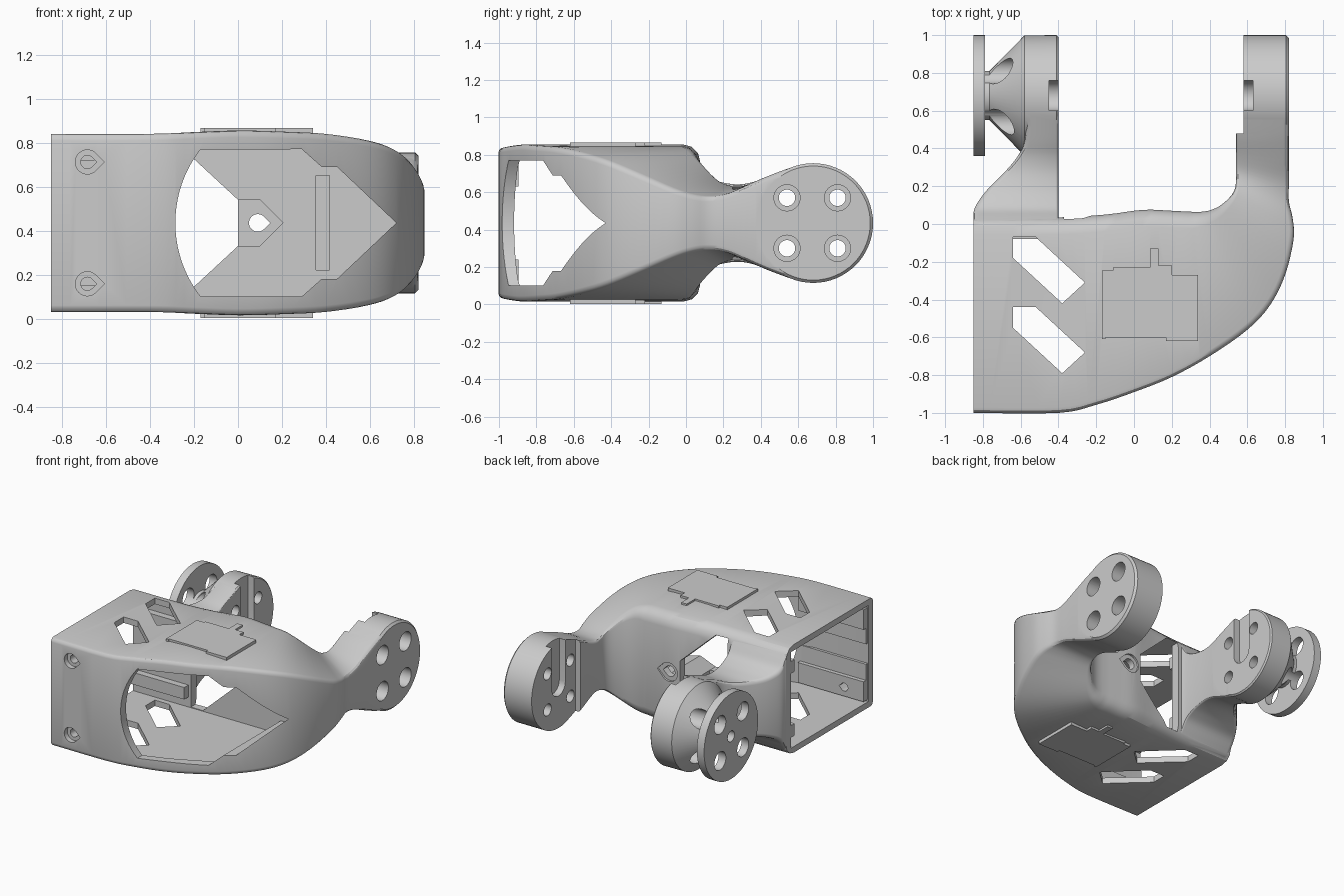
import bpy, bmesh
from math import sin, cos, pi
from mathutils import Vector

if "Cube" in bpy.data.objects:
    bpy.data.objects.remove(bpy.data.objects["Cube"])

C = 0.435  # mid height, everything mirrors about it


def skin(name, rings):
    """Closed solid through a list of equal-length point rings."""
    bm = bmesh.new()
    vs = [[bm.verts.new(p) for p in r] for r in rings]
    n = len(rings[0])
    for a, b in zip(vs, vs[1:]):
        for i in range(n):
            j = (i + 1) % n
            bm.faces.new((a[i], a[j], b[j], b[i]))
    bm.faces.new(vs[0])
    bm.faces.new(vs[-1])
    bmesh.ops.recalc_face_normals(bm, faces=bm.faces)
    me = bpy.data.meshes.new(name)
    bm.to_mesh(me)
    bm.free()
    ob = bpy.data.objects.new(name, me)
    bpy.context.collection.objects.link(ob)
    return ob


def place(p, axis, t):
    return {'x': (t, p[0], p[1]), 'y': (p[0], t, p[1]), 'z': (p[0], p[1], t)}[axis]


def prism(name, pts, axis, a, b):
    return skin(name, [[place(p, axis, t) for p in pts] for t in (a, b)])


def box(name, x0, x1, y0, y1, z0, z1):
    return prism(name, [(x0, y0), (x1, y0), (x1, y1), (x0, y1)], 'z', z0, z1)


def circle(u, v, r, n=32):
    return [(u + r * cos(2 * pi * i / n), v + r * sin(2 * pi * i / n)) for i in range(n)]


def drop(u, v, r):
    """Circle with a pointed side toward +u."""
    arc = [pi / 4 + 1.5 * pi * i / 18 for i in range(19)]
    return [(u + r * cos(a), v + r * sin(a)) for a in arc] + [(u + r * 1.414, v)]


def lathe(name, y, z, steps, n=64):
    """Round part along x from (x, radius) steps."""
    return skin(name, [[place(p, 'x', x) for p in circle(y, z, r, n)] for x, r in steps])


def loft(name, stations, ro, ri, sub=4):
    """Rounded slab swept through (outer x, y, half height, inner x, y, half height)."""
    S = [Vector(s) for s in stations]
    fine = []
    for i in range(len(S) - 1):
        p0, p1, p2, p3 = S[max(i - 1, 0)], S[i], S[i + 1], S[min(i + 2, len(S) - 1)]
        for k in range(sub):
            t = k / sub
            fine.append(0.5 * (2 * p1 + (p2 - p0) * t + (2 * p0 - 5 * p1 + 4 * p2 - p3) * t * t
                               + (3 * p1 - p0 - 3 * p2 + p3) * t ** 3))
    fine.append(S[-1])
    rings = []
    for s in fine:
        o, i = Vector(s[0:2]), Vector(s[3:5])
        d = (o - i).normalized()
        half = []
        for base, sg, h, r, ks in ((o, -1, s[2], ro, (0, 1, 2, 3)),
                                   (i, 1, s[5], ri(i.x), (3, 2, 1, 0))):
            for k in ks:
                a = k * pi / 6
                p = base + d * sg * r * (1 - cos(a))
                half.append((p.x, p.y, h - r * (1 - sin(a))))
        rings.append([(x, y, C + h) for x, y, h in half] + [(x, y, C - h) for x, y, h in reversed(half)])
    return skin(name, rings)


def boolean(target, tool, op):
    m = target.modifiers.new(op, 'BOOLEAN')
    m.operation, m.solver, m.object = op, 'EXACT', tool
    bpy.context.view_layer.objects.active = target
    bpy.ops.object.modifier_apply(modifier=m.name)
    bpy.data.objects.remove(tool)


# Main shell flowing into the right arm; the back edge is rounder than the arm edges
body = loft("bracket_body", [
    (-.85, -1, .405, -.85, .03, .405), (-.4, -1, .405, -.4, .035, .405),
    (-.2, -.957, .413, -.15, .05, .413), (0, -.89, .42, .05, .075, .42),
    (.2, -.81, .415, .2, .07, .415), (.4, -.70, .405, .3, .065, .41),
    (.6, -.56, .375, .36, .065, .395), (.72, -.43, .335, .41, .075, .365),
    (.8, -.27, .27, .46, .10, .32), (.845, -.08, .19, .51, .145, .26),
    (.84, .03, .155, .535, .19, .22), (.82, .12, .145, .54, .24, .20),
    (.82, .22, .16, .54, .29, .195), (.82, .34, .21, .54, .36, .215),
    (.82, .46, .26, .54, .46, .26), (.82, .57, .30, .54, .57, .30)],
    .03, lambda x: .09 - .07 * min(1, max(0, (x - .3) / .24)))


def add(ob):
    boolean(body, ob, 'UNION')


def cut(ob):
    boolean(body, ob, 'DIFFERENCE')


# Clearance in front of the right eye
cut(box("arm_step", .4, .58, .48, 1, 0, 1))
add(lathe("right_eye", .68, C, [(.58, .32), (.805, .32), (.82, .305)]))

# Left arm with its eye, cone and outer disc
left = [(.849, -.05, .385), (.849, 0, .38), (.849, .035, .335), (.845, .08, .27), (.81, .14, .235),
        (.76, .2, .216), (.68, .28, .207), (.615, .36, .22), (.58, .44, .252), (.575, .57, .30)]
add(loft("left_arm", [(-x, y, h, -.4, y, h) for x, y, h in left], .03, lambda x: .015))
add(lathe("left_eye", .68, C, [(-.8, .13), (-.765, .13), (-.58, .318), (-.41, .32), (-.4, .31)]))
add(lathe("outer_disc", .68, C, [(-.85, .32), (-.79, .32)]))

# Hollow interior, open on the left
cut(prism("cavity", [(-.95, -.945), (-.4, -.945), (-.2, -.9), (0, -.83), (.15, -.76), (.29, -.69),
                     (.29, -.03), (-.95, -.03)], 'z', .075, .795))
# Front window: curved left edge, arrow on the right
arc = [pi + .66 * k / 10 for k in range(-10, 11)]
window = [(.26 + .545 * cos(a), C + .545 * sin(a)) for a in arc]
window += [(.29, .1), (.38, .18), (.45, .18), (.72, C), (.45, .69), (.38, .69), (.29, .77)]
cut(prism("window", window, 'y', -1.1, -.035))
# Back opening and inner wall recesses
cut(prism("back_opening", [(-.37, .79), (-.27, .79), (0, .54), (0, .33), (-.27, .08), (-.37, .08)],
          'y', -.1, .2))
cut(box("wall_recess", .355, .415, -.1, -.01, .22, .65))
cut(prism("nut_recess", [(-.02, .33), (.1, .33), (.205, C), (.1, .54), (-.02, .54)], 'y', -.1, .01))
cut(prism("back_screw_hole", drop(.09, C, .04), 'y', -.2, .2))
cut(prism("back_screw_recess", drop(.09, C, .07), 'y', .06, .2))

# Diagonal slots through top and bottom
for dy in (0, -.37):
    cut(prism("slot", [(-.64, -.07 + dy), (-.52, -.07 + dy), (-.26, -.31 + dy),
                       (-.38, -.42 + dy), (-.64, -.18 + dy)], 'z', -.2, 1.1))

# Stepped inner rails on the front wall, plain ones on the back wall, mirrored in z
for s in (-1, 1):
    def span(a, b):
        return sorted((C + s * a, C + s * b))
    add(box("front_rail", -.845, -.3, -.96, -.895, *span(.195, .345)))
    add(box("front_rail_step", -.845, -.3, -.96, -.925, *span(.075, .2)))
    add(box("back_rail", -.845, -.39, -.08, -.01, *span(.195, .285)))

# Raised panels above and below
panel = [(-.17, -.61), (-.15, -.61), (-.15, -.6), (.17, -.6), (.17, -.62), (.34, -.62), (.34, -.27),
         (.2, -.27), (.2, -.22), (.13, -.22), (.13, -.13), (.085, -.13), (.085, -.23), (-.11, -.23),
         (-.11, -.245), (-.17, -.245)]
for z0, z1 in ((.82, .867), (.003, .05)):
    add(prism("raised_panel", panel, 'z', z0, z1))

# Front screw holes with drop-shaped recesses
for z in (C - .277, C + .277):
    cut(prism("screw_recess", drop(-.685, z, .055), 'y', -1.1, -.965))
    cut(prism("screw_hole", drop(-.685, z, .03), 'y', -1.1, -.8))

# Bolt holes in both eyes, counterbored from outside
for y in (.54, .81):
    for z in (C - .135, C + .135):
        cut(prism("bolt_hole", circle(y, z, .044), 'x', -1, 1))
        cut(prism("bore", circle(y, z, .07), 'x', .68, 1))
        cut(prism("bore", circle(y, z, .068), 'x', -1, -.5))
cut(prism("disc_center", circle(.68, C, .04), 'x', -1, -.7))

# Keyed slots on the inner faces of the eyes
key = [(.68 + .08 * cos(pi + pi * i / 12), C + .08 * sin(pi + pi * i / 12)) for i in range(13)]
key += [(.76, .9), (.60, .9)]
for a, b in ((.5, .63), (-.45, -.3)):
    cut(prism("key_slot", key, 'x', a, b))

bpy.ops.object.select_all(action='DESELECT')
body.select_set(True)
bpy.context.view_layer.objects.active = body
bpy.ops.object.shade_smooth_by_angle(angle=pi / 6)
